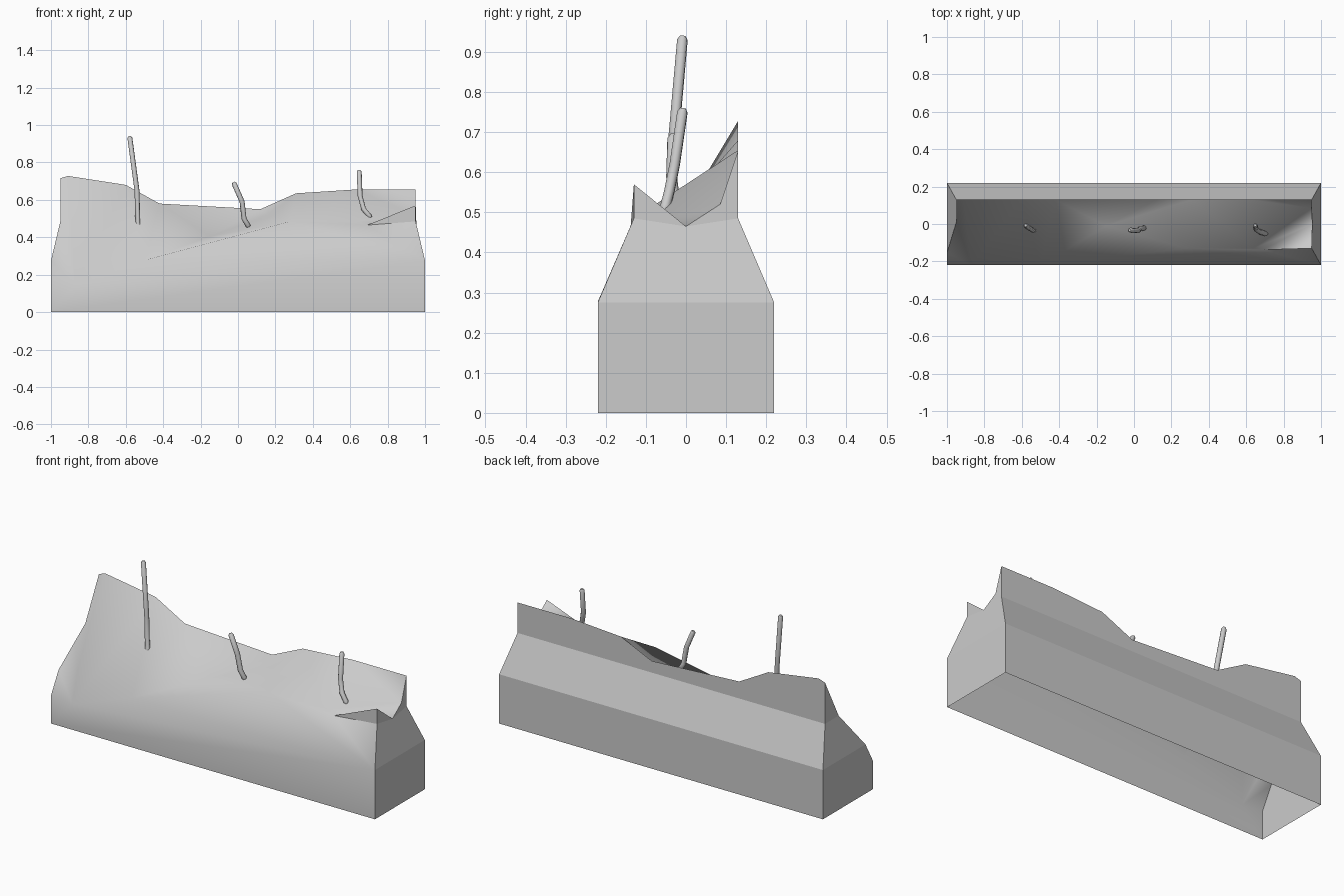
import bpy, bmesh

if "Cube" in bpy.data.objects:
    bpy.data.objects.remove(bpy.data.objects["Cube"])

# Corner points: base (b), shoulder (s), neck (n), then the broken rim
P = {}
for key, hx, hy, z in (("b", 1, .22, 0), ("s", 1, .22, .275), ("n", .95, .13, .485)):
    for i, (sx, sy) in enumerate(((-1, -1), (1, -1), (1, 1), (-1, 1))):
        P[f"{key}{i}"] = (sx * hx, sy * hy, z)

def add_points(prefix, pts):
    for i, p in enumerate(pts):
        P[f"{prefix}{i}"] = p

# front, right, back and left rims of the broken top, plus inner points
add_points("F", [(-1, -.22, .16), (-.87, -.22, .145), (-.5, -.22, .277), (.28, -.13, .485),
                 (.64, -.13, .485), (.69, -.138, .465), (.95, -.13, .57)])
add_points("R", [(.954, 0, .465), (.95, .085, .52)])
add_points("B", [(.95, .13, .655), (.62, .13, .655), (.31, .13, .635), (.12, .13, .55),
                 (-.42, .13, .58), (-.6, .13, .68), (-.91, .13, .728), (-.95, .13, .715)])
add_points("L", [(-.95, .01, .485), (-1, -.155, .275)])
add_points("A", [(-.15, -.01, .405), (.16, .085, .515)])

# Side walls (underside stays open)
WALLS = ["b0 b1 s1 F2 F1 F0", "F2 s1 n1 F5 F4 F3", "n1 F6 F5",
         "b1 b2 s2 s1", "s1 s2 n2 R0 n1", "n1 R0 F6", "R0 n2 B0 R1",
         "b2 b3 s3 s2", "s2 s3 n3 n2", "n2 n3 B7 B6 B5 B4 B3 B2 B1 B0",
         "b3 b0 F0 L1 s3", "s3 L1 L0 n3", "n3 L0 B7"]
# Fractured top
TOP = ["F5 F6 R0", "F4 F5 R0", "F4 R0 R1", "F4 R1 B1", "R1 B0 B1", "F4 B1 B2",
       "F3 F4 B2", "F3 B2 A1", "F3 A1 A0", "A1 B2 B3", "A0 A1 B3", "A0 B3 B4",
       "F2 F3 A0", "F2 A0 B4", "F2 B4 B5", "F1 F2 B5", "F1 B5 B6", "F1 B6 L0",
       "B6 B7 L0", "F1 L0 L1", "F1 L1 F0"]

bm = bmesh.new()
V = {k: bm.verts.new(p) for k, p in P.items()}
for i, names in enumerate(WALLS + TOP):
    face = bm.faces.new([V[n] for n in names.split()])
    face.smooth = i < 2 or i >= len(WALLS)   # front and fracture are smooth
for e in bm.edges:
    if len(e.link_faces) == 2 and e.calc_face_angle(0) > 0.52:
        e.smooth = False
for v in [v for v in bm.verts if not v.link_faces]:
    bm.verts.remove(v)
mesh = bpy.data.meshes.new("broken_barrier")
bm.to_mesh(mesh)
bm.free()
bpy.context.collection.objects.link(bpy.data.objects.new("broken_barrier", mesh))

# Bent reinforcing rods
def rod(name, path):
    cu = bpy.data.curves.new(name, "CURVE")
    cu.dimensions = "3D"
    cu.bevel_depth = .0135
    cu.bevel_resolution = 2
    cu.use_fill_caps = True
    sp = cu.splines.new("POLY")
    # short tapered tip at both ends
    sp.points.add(len(path) + 1)
    pts = [path[0]] + path + [path[-1]]
    for end, inner in ((0, 2), (-1, -3)):
        d = [a - b for a, b in zip(pts[end], pts[inner])]
        ln = sum(c * c for c in d) ** .5
        pts[end] = tuple(a + c / ln * .01 for a, c in zip(pts[end], d))
    for p, co in zip(sp.points, pts):
        p.co = (*co, 1)
    sp.points[0].radius = sp.points[-1].radius = .55
    ob = bpy.data.objects.new(name, cu)
    bpy.context.collection.objects.link(ob)

rod("rod_left", [(-.578, -.009, .93), (-.54, -.034, .65), (-.535, -.034, .45), (-.513, -.045, .417)])
rod("rod_middle", [(-.02, -.033, .685), (.022, -.036, .59), (.032, -.025, .50), (.054, -.022, .462)])
rod("rod_right", [(.648, -.009, .75), (.653, -.028, .62), (.672, -.042, .55), (.704, -.052, .512)])
